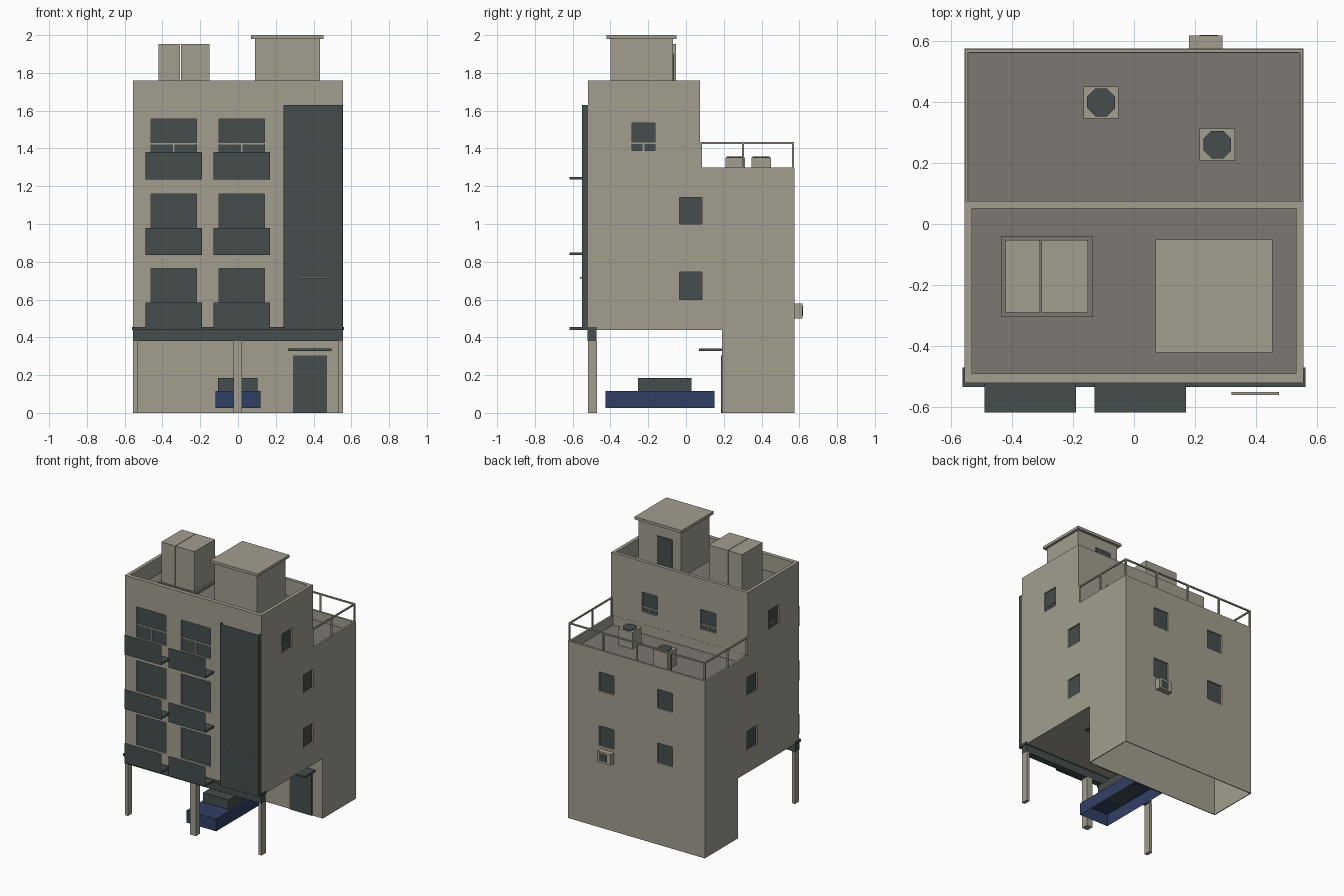
import bpy, bmesh, math
from mathutils import Matrix, Vector

cube = bpy.data.objects.get("Cube")
if cube:
    bpy.data.objects.remove(cube)


def material(name, rgb):
    m = bpy.data.materials.new(name)
    m.use_nodes = True
    col = (*rgb, 1)
    m.diffuse_color = col
    m.node_tree.nodes["Principled BSDF"].inputs["Base Color"].default_value = col
    return m


PLASTER = material("warm plaster", (0.36, 0.34, 0.275))
DARK = material("dark slate", (0.06, 0.075, 0.073))
ROOF = material("roof grey", (0.2, 0.185, 0.165))
BLUE = material("navy blue", (0.03, 0.05, 0.125))


def finish(name, bm, *mats):
    me = bpy.data.meshes.new(name)
    bm.to_mesh(me)
    bm.free()
    for m in mats:
        me.materials.append(m)
    ob = bpy.data.objects.new(name, me)
    bpy.context.scene.collection.objects.link(ob)
    return ob


def add_box(bm, x, y, z):
    size = [b - a for a, b in (x, y, z)]
    mid = [(a + b) / 2 for a, b in (x, y, z)]
    mat = Matrix.Translation(mid) @ Matrix.Diagonal((*size, 1))
    return bmesh.ops.create_cube(bm, size=1, matrix=mat)["verts"]


def box(name, x, y, z, mat, open_bottom=False):
    bm = bmesh.new()
    add_box(bm, x, y, z)
    if open_bottom:
        low = [f for f in bm.faces if f.normal.z < -0.9]
        bmesh.ops.delete(bm, geom=low, context="FACES")
    return finish(name, bm, mat)


def sheet(name, corners, mat):
    bm = bmesh.new()
    bm.faces.new([bm.verts.new(c) for c in corners])
    return finish(name, bm, mat)


# Main building volume: stepped side profile pushed across the width
W, FRONT, STEP, BACK = 0.555, -0.52, 0.075, 0.575
ROOF_Z, TERRACE_Z = 1.64, 1.23
profile = [(FRONT, 0.44), (FRONT, 1.76), (STEP, 1.76), (STEP, 1.3),
           (BACK, 1.3), (BACK, 0), (0.19, 0), (0.19, 0.44)]
bm = bmesh.new()
face = bm.faces.new([bm.verts.new((-W, y, z)) for y, z in profile])
ext = bmesh.ops.extrude_face_region(bm, geom=[face])["geom"]
bmesh.ops.translate(bm, vec=(2 * W, 0, 0), verts=[v for v in ext if isinstance(v, bmesh.types.BMVert)])
bmesh.ops.recalc_face_normals(bm, faces=bm.faces)
body = finish("building_body", bm, PLASTER, ROOF)

# Window layout: wall axis, wall position, outward sign, span along wall, heights, divided
small_rows = [(0.6, 0.745), (1.0, 1.14)]
top_row = (1.39, 1.535)
windows = []
for z0 in (0.54, 0.935, 1.33):
    for x in ((-0.46, -0.22), (-0.1, 0.14)):
        windows.append(("y", FRONT, -1, x, (z0, z0 + 0.225), z0 > 1.2))
for s in (-1, 1):
    for row in small_rows:
        windows.append(("x", s * W, s, (-0.035, 0.085), row, False))
    windows.append(("x", s * W, s, (-0.285, -0.165), top_row, True))
for x in ((-0.295, -0.17), (0.18, 0.305)):
    for row in small_rows:
        windows.append(("y", BACK, 1, x, row, False))
    windows.append(("y", STEP, 1, x, top_row, True))


def wall_box(bm, win, span, heights, inner, outer):
    axis, pos, sign = win[:3]
    depth = sorted((pos + sign * inner, pos + sign * outer))
    if axis == "y":
        add_box(bm, span, depth, heights)
    else:
        add_box(bm, depth, span, heights)


# Cut window recesses, both roof wells and the open base
cut, panes, bars = bmesh.new(), bmesh.new(), bmesh.new()
for win in windows:
    span, rows, divided = win[3:]
    wall_box(cut, win, span, rows, -0.016, 0.02)
    wall_box(panes, win, span, rows, -0.0165, -0.012)
    if divided:
        z = rows[0] + (rows[1] - rows[0]) * (0.42 if win[1] == FRONT else 0.25)
        mid = sum(span) / 2
        wall_box(bars, win, span, (z - 0.004, z + 0.004), -0.013, -0.006)
        wall_box(bars, win, (mid - 0.004, mid + 0.004), (rows[0], z), -0.013, -0.006)
add_box(cut, (-0.53, 0.53), (-0.49, 0.05), (ROOF_Z, 1.9))
add_box(cut, (-0.54, 0.54), (STEP + 0.001, 0.56), (TERRACE_Z, 1.305))
add_box(cut, (-W + 0.006, W - 0.006), (0.196, BACK - 0.006), (-0.1, 0.44))
cutter = finish("recess_cutter", cut, PLASTER)
cutter.hide_render = True
mod = body.modifiers.new("recesses", "BOOLEAN")
mod.object, mod.operation, mod.solver = cutter, "DIFFERENCE", "EXACT"
bpy.context.view_layer.objects.active = body
bpy.ops.object.modifier_apply(modifier=mod.name)
bpy.data.objects.remove(cutter)
for p in body.data.polygons:
    level = min(abs(p.center.z - ROOF_Z), abs(p.center.z - TERRACE_Z))
    p.material_index = int(p.normal.z > 0.9 and level < 0.01)
finish("window_panes", panes, DARK)
finish("window_bars", bars, PLASTER)

# Balconies: thin floor slab and a sheet parapet on the front edge
for i, z in enumerate((0.44, 0.835, 1.235)):
    for j, (a, b) in enumerate(((-0.49, -0.19), (-0.13, 0.17))):
        box(f"balcony_floor_{i}_{j}", (a, b), (-0.617, FRONT), (z, z + 0.014), DARK)
        y = -0.618
        sheet(f"balcony_parapet_{i}_{j}",
              [(a, y, z), (b, y, z), (b, y, z + 0.145), (a, y, z + 0.145)], DARK)

# Tall hollow facade panel with a slim ledge
x0, x1, yf, z0, z1 = 0.24, 0.554, -0.551, 0.44, 1.63
ends = [(x0, FRONT), (x0, yf), (x1, yf), (x1, FRONT)]
for i, (p, q) in enumerate(zip(ends, ends[1:])):
    sheet(f"facade_panel_{i}", [(*p, z0), (*q, z0), (*q, z1), (*p, z1)], DARK)
box("facade_ledge", (0.32, 0.475), (-0.56, -0.55), (0.712, 0.719), PLASTER)

# Open ground floor: beam, pillars, entrance
box("front_beam", (-W, W), (-0.521, -0.475), (0.38, 0.442), DARK)
box("beam_trim", (-0.561, 0.561), (-0.534, -0.47), (0.438, 0.455), DARK)
for name, a, b in (("left", 0.53, W), ("middle", -0.025, 0.022), ("right", -W, -0.53)):
    box(name + "_pillar", (a, b), (-0.52, -0.47), (0, 0.38), PLASTER)
box("entrance_door", (0.29, 0.47), (0.184, 0.192), (0, 0.305), DARK)
box("entrance_canopy", (0.265, 0.495), (0.07, 0.19), (0.328, 0.34), DARK)

# Parked car
box("car_body", (-0.12, 0.12), (-0.425, 0.15), (0.025, 0.115), BLUE, True)
box("car_cabin", (-0.105, 0.103), (-0.255, 0.03), (0.115, 0.185), DARK)

# Rooftop stair house and water tank
box("stair_house", (0.09, 0.435), (-0.4, -0.07), (ROOF_Z, 1.98), PLASTER)
box("stair_house_slab", (0.07, 0.453), (-0.42, -0.05), (1.98, 2.0), PLASTER)
box("stair_house_door", (0.157, 0.28), (-0.071, -0.063), (ROOF_Z, 1.9), DARK)
box("tank_base", (-0.435, -0.135), (-0.305, -0.04), (ROOF_Z, 1.66), ROOF)
for i, (a, b) in enumerate(((-0.42, -0.307), (-0.303, -0.15))):
    box(f"water_tank_{i}", (a, b), (-0.29, -0.052), (1.66, 1.953), PLASTER)

# Terrace railing: corner posts, side posts and top rails
r, yb = 0.549, 0.567
rail = bmesh.new()
posts = [(r * k / 2, yb) for k in range(-2, 3)]
posts += [(s * r, y) for s in (-1, 1) for y in (0.08, 0.302)]
t = 0.005
for x, y in posts:
    add_box(rail, (x - t, x + t), (y - t, y + t), (1.295, 1.425))
for s in (-r, r):
    add_box(rail, (s - t, s + t), (STEP, yb + t), (1.423, 1.433))
add_box(rail, (-r, r), (yb - t, yb + t), (1.423, 1.433))
finish("terrace_railing", rail, PLASTER)

# Terrace cooling units with eight-sided fans
for i, (x, y) in enumerate(((0.273, 0.26), (-0.108, 0.398))):
    box(f"cooling_unit_{i}", (x - 0.058, x + 0.058), (y - 0.052, y + 0.052),
        (TERRACE_Z, 1.352), PLASTER)
    fan = bmesh.new()
    bmesh.ops.create_cone(fan, cap_ends=True, segments=8, radius1=0.049, radius2=0.049, depth=0.006,
                          matrix=Matrix.Translation((x, y, 1.354)) @ Matrix.Rotation(math.pi / 8, 4, "Z"))
    finish(f"cooling_fan_{i}", fan, DARK)

# Rear wall unit with grille
box("wall_unit", (0.18, 0.29), (BACK, 0.617), (0.5, 0.58), PLASTER)
box("wall_unit_grille", (0.215, 0.275), (0.614, 0.619), (0.513, 0.567), DARK)
